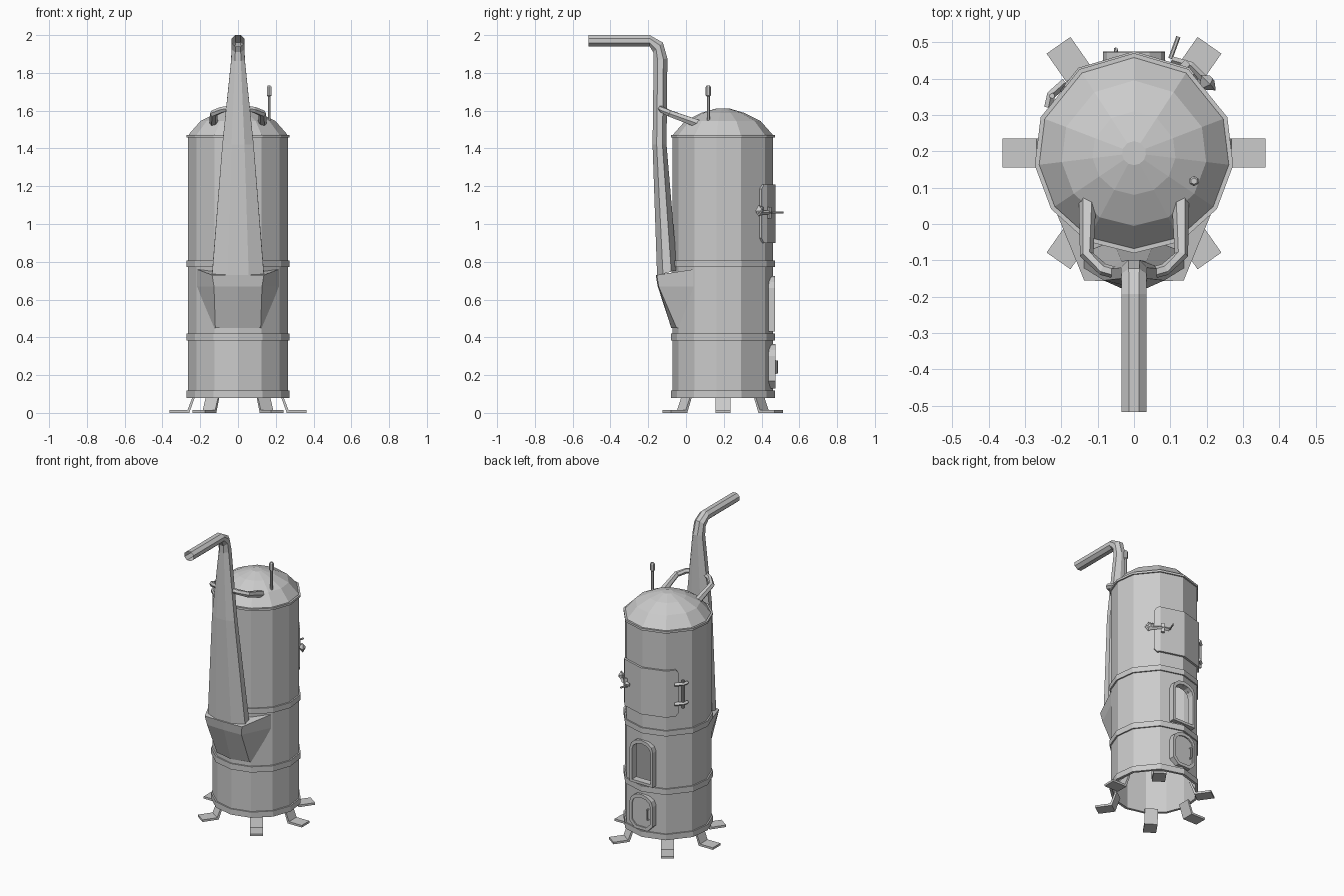
import bpy, bmesh, math
from mathutils import Matrix, Vector

if "Cube" in bpy.data.objects:
    bpy.data.objects.remove(bpy.data.objects["Cube"])

CY = 0.195                                   # boiler axis (x = 0)
ANG = [-90, -62, -34, -7, 21, 57, 90, 123, 159, 187, 214, 242]


def skin(name, rows, cap=False, loop=False, matrix=None):
    """Bridge a series of closed point loops."""
    bm = bmesh.new()
    vs = [[bm.verts.new(p) for p in row] for row in rows]
    n = len(rows[0])
    for i in range(len(rows) if loop else len(rows) - 1):
        a, b = vs[i], vs[(i + 1) % len(rows)]
        for j in range(n):
            k = (j + 1) % n
            bm.faces.new((a[j], a[k], b[k], b[j]))
    if cap:
        bm.faces.new(vs[0])
        bm.faces.new(vs[-1])
    bmesh.ops.recalc_face_normals(bm, faces=bm.faces)
    me = bpy.data.meshes.new(name)
    bm.to_mesh(me)
    bm.free()
    ob = bpy.data.objects.new(name, me)
    bpy.context.collection.objects.link(ob)
    if matrix:
        ob.matrix_world = matrix
    return ob


def polar(az, r, z):
    a = math.radians(az)
    return (r * math.cos(a), CY + r * math.sin(a), z)


def lathe(name, profile, **kw):
    return skin(name, [[polar(a, r, z) for a in ANG] for r, z in profile], **kw)


def on_wall(az, r, z):
    """Point on the faceted boiler wall at an azimuth."""
    for a, b in zip(ANG, ANG[1:]):
        if a <= az <= b:
            mid = (a + b) / 2
            k = math.cos(math.radians((b - a) / 2)) / math.cos(math.radians(az - mid))
            return polar(az, r * k, z)


def prism(name, outline, y0, y1, matrix=None):
    return skin(name, [[(x, y, z) for x, z in outline] for y in (y0, y1)], cap=True, matrix=matrix)


def frame(name, outer, inner, y0, y1):
    rows = [(outer, y0), (outer, y1), (inner, y1), (inner, y0)]
    return skin(name, [[(x, y, z) for x, z in o] for o, y in rows], loop=True)


def tube(name, pts, radii, n=6):
    pts = [Vector(p) for p in pts]
    rows = []
    for i, p in enumerate(pts):
        d = (pts[min(i + 1, len(pts) - 1)] - pts[max(i - 1, 0)]).normalized()
        ref = Vector((0, 0, 1)) if abs(d.z) < 0.9 else Vector((1, 0, 0))
        u = d.cross(ref).normalized()
        v = d.cross(u)
        r = radii[i] if isinstance(radii, (list, tuple)) else radii
        rows.append([p + r * (u * math.cos(t) + v * math.sin(t))
                     for t in [2 * math.pi * k / n for k in range(n)]])
    return skin(name, rows, cap=True)


def arch(hw, z0, z1, low=0.0):
    """Arched outline with optional clipped lower corners."""
    rise = hw * 0.75
    top = [(hw * math.cos(math.radians(t)), z1 - rise + rise * math.sin(math.radians(t)))
           for t in range(0, 181, 30)]
    return top + [(-hw, z0 + low + 0.001), (-hw + low, z0), (hw - low, z0), (hw, z0 + low + 0.001)]


# Boiler shell, open at the bottom, with the firebox opening cut in the back
body = lathe("boiler_shell", [(.266, .08), (.266, 1.46), (.258, 1.46), (.258, .08)], loop=True)
cutter = prism("opening_cutter", arch(.07, .445, .70), .36, .6)
cutter.hide_render = True
mod = body.modifiers.new("opening", 'BOOLEAN')
mod.object, mod.operation, mod.solver = cutter, 'DIFFERENCE', 'EXACT'
bpy.context.view_layer.objects.active = body
bpy.ops.object.modifier_apply(modifier=mod.name)
bpy.data.objects.remove(cutter)

# Dome lid and rim
lathe("dome_lid", [(.266, 1.46), (.262, 1.475), (.20, 1.545), (.115, 1.588), (.033, 1.612)], cap=True)
for name, z0, z1 in [("base_band", .08, .118), ("lower_band", .382, .42),
                     ("middle_band", .772, .808), ("top_rim", 1.458, 1.472)]:
    band = lathe(name, [(.262, z0), (.275, z0), (.275, z1), (.262, z1)], loop=True)
    if name == "middle_band" or name == "lower_band":
        band.data.name = name

# Six bent strap feet
foot = [(.235, .10), (.255, .012), (.36, .012), (.36, 0), (.265, 0), (.25, .02)]
foot = [(.238, .09), (.268, .014), (.362, .014), (.362, 0), (.258, 0), (.226, .09)]
for i, a in enumerate((0, 55, 125, 180, 235, 305)):
    prism(f"foot_{i + 1}", foot, -.04, .04,
          Matrix.Translation((0, CY, 0)) @ Matrix.Rotation(math.radians(a), 4, 'Z'))

# Smoke pocket on the front: outline rows from top to bottom
half = [[(.217, .04, .76), (.137, -.155, .73), (0, -.16, .73)],
        [(.217, .04, .67), (.127, -.145, .67), (0, -.15, .67)],
        [(.13, -.03, .45), (.12, -.05, .45), (0, -.078, .45)]]
skin("smoke_pocket", [r + [(-x, y, z) for x, y, z in r[1::-1]] for r in half], cap=True)

# Tapered chimney with an elbow and an open end: y, z, half width, half depth, tilt
rows = []
for y, z, hw, hd, tilt in [(-.10, .742, .137, .055, 15), (-.14, 1.42, .083, .037, 0),
                           (-.135, 1.87, .036, .037, 10), (-.148, 1.935, .035, .036, 45),
                           (-.192, 1.97, .034, .03, 90), (-.517, 1.97, .034, .03, 90)]:
    t, row = math.radians(tilt), []
    for k in range(8):
        a = math.radians(22.5 + 45 * k)
        u, v = hw * math.cos(a) / .924, hd * math.sin(a) / .924
        row.append((u, y + v * math.cos(t), z + v * math.sin(t)))
    rows.append(row)
skin("chimney_pipe", rows)

# Two braces from lid to chimney
for s, side in ((-1, "left"), (1, "right")):
    tube(f"{side}_brace", [(s * .128, .065, 1.53), (s * .13, -.085, 1.585),
                           (s * .085, -.125, 1.605), (s * .03, -.14, 1.615)],
         [.024, .019, .017, .016])

# Gauge stick on the lid
tube("gauge_stick", [(.165, .118, 1.54), (.165, .118, 1.675), (.165, .118, 1.68),
                     (.165, .118, 1.725), (.165, .118, 1.732)], [.008, .008, .014, .014, .009])

# Large curved loading door with clipped corners
cols = [(49, .925, 1.185), (53, .90, 1.21), (57, .90, 1.21), (90, .90, 1.21),
        (123, .90, 1.21), (136, .90, 1.21), (140, .925, 1.185)]
skin("loading_door", [[on_wall(a, r, z) for r, z in ((.262, b), (.28, b), (.28, t), (.262, t))]
                      for a, b, t in cols], cap=True)

# Hinge pin and brackets
tube("hinge_pin", [on_wall(145, .288, .955), on_wall(145, .288, 1.14)], .008)
for i, z in enumerate((.985, 1.115)):
    tube(f"hinge_strap_{i + 1}", [on_wall(134, .283, z), on_wall(145, .292, z),
                                  on_wall(152, .275, z)], .012, 4)

# Latch bar, lever and knob
tube("latch_bar", [on_wall(68, .286, 1.06), on_wall(57, .287, 1.06), on_wall(41, .295, 1.06)], .011, 4)
tube("latch_lever", [(.10, .455, 1.06), (.122, .515, 1.06)], .006)
tube("latch_plate", [on_wall(60, .285, 1.03), on_wall(60, .285, 1.09)], .014, 4)
tube("latch_knob", [on_wall(44, .275, 1.07), on_wall(44, .295, 1.07), on_wall(44, .312, 1.07)],
     [.012, .032, .01], 5)

# Frame around the arched firebox opening
frame("firebox_frame", arch(.085, .43, .725), arch(.068, .447, .702), .425, .472)

# Ash door with raised rim and handle
prism("ash_door", arch(.078, .14, .355, .035), .42, .466)
frame("ash_door_rim", arch(.085, .13, .365, .038), arch(.068, .15, .343, .032), .425, .474)
tube("ash_door_handle", [(-.05, .46, .205), (-.05, .48, .21), (-.05, .48, .275), (-.05, .46, .28)], .006)
